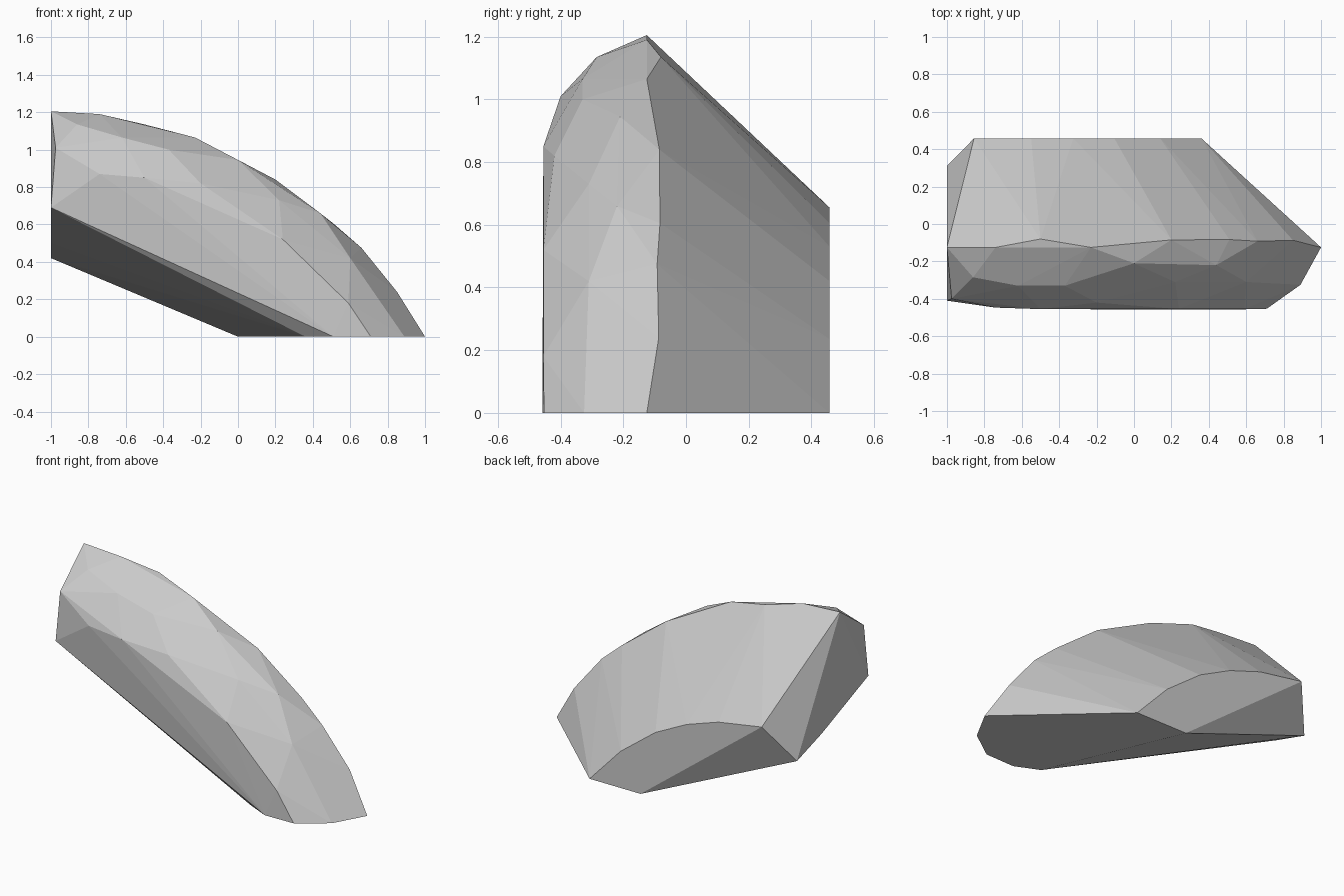
import bpy
import bmesh
import math

default_cube = bpy.data.objects.get("Cube")
if default_cube:
    bpy.data.objects.remove(default_cube, do_unlink=True)

HALF_DEPTH = 0.458


def make_material(name, colour):
    material = bpy.data.materials.new(name)
    material.use_nodes = True
    material.diffuse_color = colour
    shader = next(n for n in material.node_tree.nodes if n.type == "BSDF_PRINCIPLED")
    shader.inputs["Base Color"].default_value = colour
    shader.inputs["Roughness"].default_value = 0.9
    return material


def outline_at_back(pairs):
    """Outline given as (x, z) on the flat rear plane."""
    return [(x, HALF_DEPTH, z) for x, z in pairs]


def outline_on_ground(pairs):
    """Outline given as (x, y) on the ground plane."""
    return [(x, y, 0) for x, y in pairs]


def outline_at_end(pairs):
    """Outline given as (y, z) on the upright end plane."""
    return [(-1, y, z) for y, z in pairs]


def build_hull(name, corners, material):
    """Wrap the corner points in a faceted convex stone surface."""
    bm = bmesh.new()
    for corner in corners:
        bm.verts.new(corner)
    result = bmesh.ops.convex_hull(bm, input=bm.verts[:], use_existing_faces=False)
    loose = set(result["geom_interior"]) | set(result["geom_unused"])
    loose_verts = [g for g in loose if isinstance(g, bmesh.types.BMVert)]
    bmesh.ops.delete(bm, geom=loose_verts, context="VERTS")
    # Merge coplanar triangles into clean flat facets
    bmesh.ops.dissolve_limit(bm, angle_limit=math.radians(0.5),
                             verts=bm.verts[:], edges=bm.edges[:])
    bmesh.ops.recalc_face_normals(bm, faces=bm.faces[:])
    mesh = bpy.data.meshes.new(name)
    bm.to_mesh(mesh)
    bm.free()
    mesh.materials.append(material)
    stone = bpy.data.objects.new(name, mesh)
    bpy.context.collection.objects.link(stone)
    return stone


# Flat rear face with its arched upper edge
rear_face = outline_at_back([
    (0, 0), (0.36, 0), (0.14, 0.235), (-0.105, 0.42),
    (-0.325, 0.53), (-0.55, 0.605), (-0.855, 0.655)])

# Resting footprint
footprint = outline_on_ground([
    (1, -0.125), (0.89, -0.325), (0.71, -0.453),
    (0.51, -HALF_DEPTH), (0.36, -0.39)])

# Upright broken end
broken_end = outline_at_end([
    (-0.125, 1.205), (0.31, 0.42), (0.06, 0.5), (-0.41, 0.69)])

# Crest running along the top
crest = [
    (-0.74, -0.125, 1.19), (-0.5, -0.08, 1.135), (-0.23, -0.125, 1.065),
    (0.2, -0.085, 0.84), (0.51, -0.083, 0.605),
    (0.66, -0.092, 0.475), (0.85, -0.087, 0.24)]

# Chipped shoulder between the crest and the front
shoulder = [
    (-0.975, -0.4, 1.01), (-0.86, -0.285, 1.135), (-0.62, -0.33, 1.065),
    (-0.37, -0.33, 1), (0, -0.21, 0.945), (0.22, -0.31, 0.73),
    (0.44, -0.22, 0.66), (0.6, -0.31, 0.42)]

# Upper edge of the front face
front_edge = [
    (-0.74, -0.447, 0.87), (-0.5, -0.455, 0.85), (-0.2, -0.42, 0.82),
    (0.24, -0.455, 0.52), (0.59, -0.455, 0.18)]

stone_grey = make_material("stone grey", (0.6, 0.6, 0.6, 1))
build_hull("boulder", rear_face + footprint + broken_end + crest + shoulder + front_edge,
           stone_grey)
